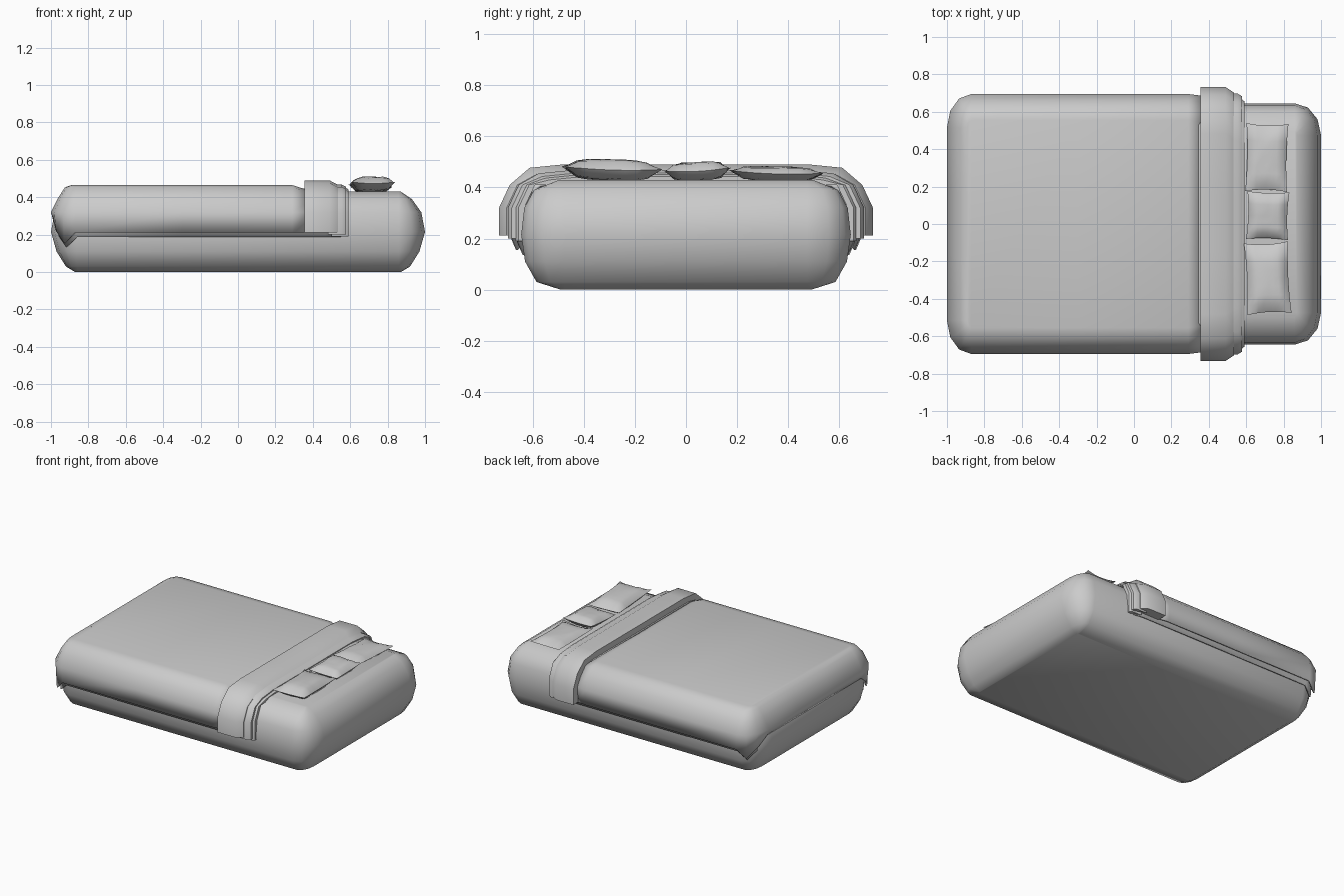
import bpy, bmesh, math, random
from mathutils import Matrix

random.seed(4)
cube = bpy.data.objects.get("Cube")
if cube:
    bpy.data.objects.remove(cube, do_unlink=True)

grey = bpy.data.materials.new("soft grey")
grey.use_nodes = True
GREY = (0.6, 0.6, 0.6, 1)
grey.diffuse_color = GREY
grey.node_tree.nodes["Principled BSDF"].inputs["Base Color"].default_value = GREY


def finish(bm, name, angle=50, thickness=0):
    """Turn a bmesh into a smooth shaded object."""
    bmesh.ops.remove_doubles(bm, verts=bm.verts, dist=0.0005)
    bmesh.ops.recalc_face_normals(bm, faces=bm.faces)
    mesh = bpy.data.meshes.new(name)
    bm.to_mesh(mesh)
    bm.free()
    mesh.materials.append(grey)
    ob = bpy.data.objects.new(name, mesh)
    bpy.context.collection.objects.link(ob)
    bpy.ops.object.select_all(action="DESELECT")
    ob.select_set(True)
    bpy.context.view_layer.objects.active = ob
    bpy.ops.object.shade_smooth_by_angle(angle=math.radians(angle))
    if thickness:
        solid = ob.modifiers.new("cloth thickness", "SOLIDIFY")
        solid.thickness = thickness
        solid.offset = -1
    return ob


def loft(bm, rows, closed):
    """Join rows of points with quads."""
    rows = [[bm.verts.new(p) for p in row] for row in rows]
    n = len(rows[0])
    for a, b in zip(rows, rows[1:]):
        for i in range(n if closed else n - 1):
            j = (i + 1) % n
            bm.faces.new((a[i], a[j], b[j], b[i]))
    return rows


def corner(a, b, rx, ry, start):
    """Quarter round around the corner (a, b), as (x, y) pairs."""
    pts = []
    for k in range(4):
        t = start + k * math.pi / 6
        pts.append((a + rx * math.cos(t), b + ry * math.sin(t)))
    return pts


# Mattress: rounded rings stacked upwards
def mattress():
    levels = [(0, .13, .155), (.03, .08, .06), (.11, .03, .015), (.215, 0, 0),
              (.32, .02, .012), (.39, .07, .05), (.43, .13, .15)]
    rings = []
    for z, ix, iy in levels:
        rx, ry = .14 - ix, .17 - iy
        a, b = .86, .475
        ring = []
        for q, (sx, sy) in enumerate([(1, 1), (-1, 1), (-1, -1), (1, -1)]):
            ring += [(x, y, z) for x, y in corner(sx * a, sy * b, rx, ry, q * math.pi / 2)]
        rings.append(ring)
    bm = bmesh.new()
    rows = loft(bm, rings, True)
    bm.faces.new(rows[0])
    bm.faces.new(rows[-1])
    finish(bm, "mattress")


# Cover draped over both sides and the foot, open at the head
def cover(name, half_y, top, foot, hems, head):
    side_hem, tip_hem, foot_hem = hems
    levels = [(None, .012, .006), (.32, 0, 0), (.40, .04, .035), (top - .012, .075, .085), (top, .11, .14)]
    rows = []
    for z, ix, iy in levels:
        rx, ry = .13 - ix, .18 - iy
        a, b = foot + .13, half_y - .18
        half = [(head, b + ry, side_hem), (head - .08, b + ry, side_hem), (-.3, b + ry, side_hem)]
        heights = [side_hem, tip_hem, (tip_hem + foot_hem) / 2, foot_hem]
        half += [(x, y, h) for (x, y), h in zip(corner(a, b, rx, ry, math.pi / 2), heights)]
        half.append((a - rx, b / 3, foot_hem))
        half = [(x, y, h if z is None else z) for x, y, h in half]
        # The head edge sinks slightly under the turned-down fold
        x, y, h = half[0]
        half[0] = (x, y - .01, h if z is None else h if z < .3 else z - .025 * (z > .39))
        rows.append(half + [(x, -y, h) for x, y, h in reversed(half)])
    bm = bmesh.new()
    rim = loft(bm, rows, False)[-1]
    n = len(rim)
    for i in range(n // 2 - 1):
        bm.faces.new((rim[i], rim[i + 1], rim[n - 2 - i], rim[n - 1 - i]))
    finish(bm, name, 60, .01)


# Band arched across the bed, stations are (x, inset)
def band(name, half_y, top, hem, stations):
    rows = []
    for x, inset in stations:
        y, t = half_y - inset, top - inset * .8
        half = [(y, hem), (y, .32), (y - .042, .41), (y - .12, t - .013), (y - .25, t), (.15, t)]
        rows.append([(x, p, z) for p, z in half] + [(x, -p, z) for p, z in reversed(half)])
    bm = bmesh.new()
    rows = loft(bm, rows, False)
    for i in (0, -1):
        bm.faces.new([row[i] for row in rows])
    finish(bm, name, 45)


# Cushion: two bulging grids with pinched edges
def pillow(name, centre, size, height, turn, tilt):
    bm = bmesh.new()
    n = 8
    for side in (1, -1):
        rows = []
        for i in range(n + 1):
            row = []
            for j in range(n + 1):
                u, v = 2 * i / n - 1, 2 * j / n - 1
                puff = ((1 - u ** 4) * (1 - v ** 4)) ** .6
                edge = abs(u) == 1 or abs(v) == 1
                z = side * height * puff + (0 if edge else random.uniform(-.003, .003))
                x = u * size[0] * (1 - .07 * (1 - v * v))
                y = v * size[1] * (1 - .06 * (1 - u * u))
                row.append((x, y, z + .008 * u * u * v * v))
            rows.append(row)
        loft(bm, rows, False)
    pose = Matrix.Translation(centre) @ Matrix.Rotation(turn, 4, "Z") @ Matrix.Rotation(tilt, 4, "X")
    bmesh.ops.transform(bm, matrix=pose, verts=bm.verts)
    finish(bm, name, 60)


mattress()
cover("under_sheet", .668, .448, -.99, (.188, .135, .26), .55)
cover("blanket", .695, .465, -1.0, (.212, .155, .28), .37)
band("sheet_edge", .668, .452, .19, [(.5, 0), (.575, 0), (.59, .012), (.59, .035)])
band("blanket_edge", .697, .468, .2, [(.48, 0), (.555, 0), (.578, .015), (.578, .035)])
band("turned_down_fold", .732, .49, .212,
     [(.355, .07), (.355, 0), (.49, 0), (.535, .03), (.54, .07)])
pillow("right_pillow", (.715, -.29, .468), (.118, .192), .04, .05, -.03)
pillow("middle_pillow", (.715, .045, .463), (.112, .128), .036, -.03, .05)
pillow("left_pillow", (.71, .355, .453), (.112, .182), .028, -.02, -.03)
